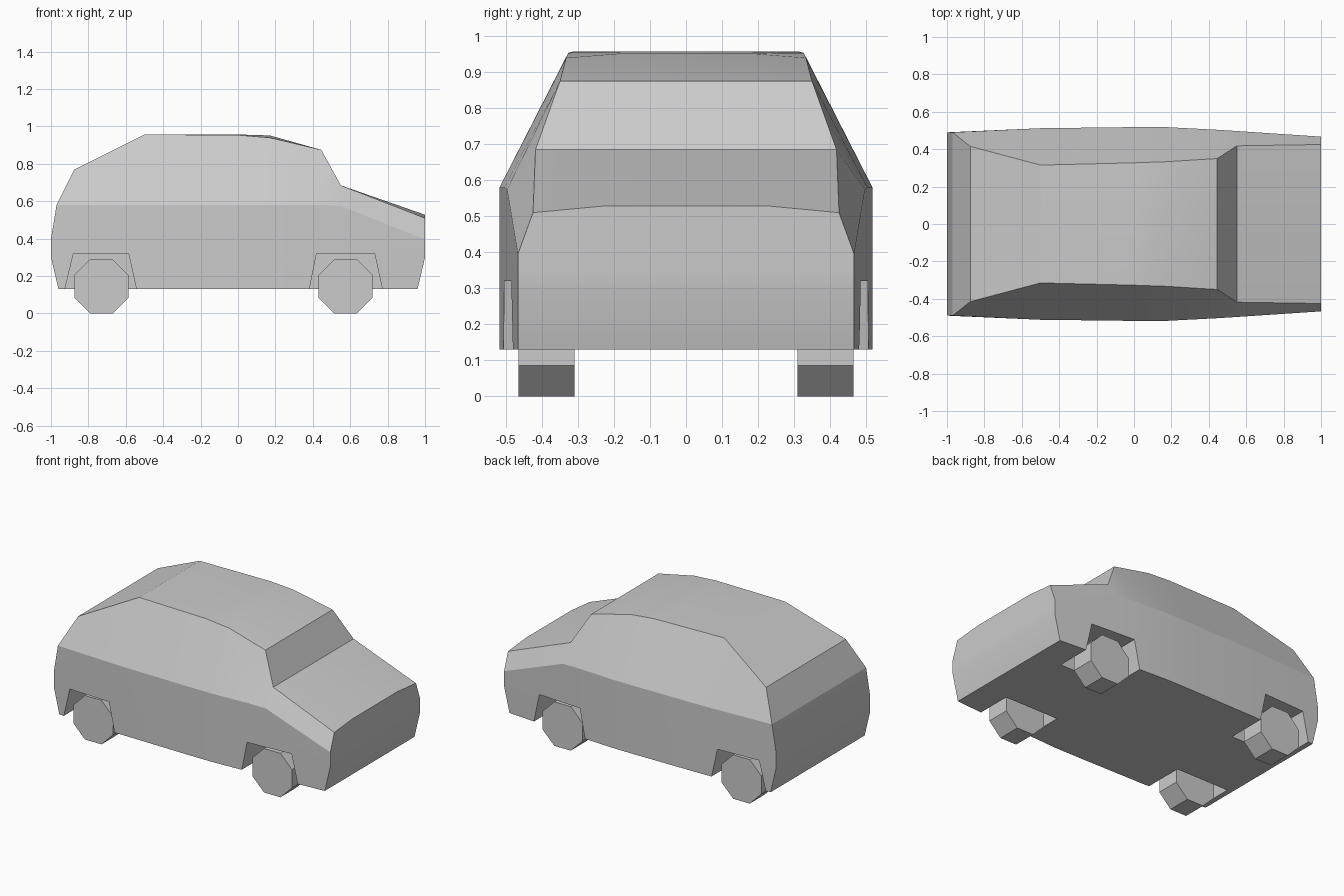
import bpy, bmesh, math
from mathutils import Matrix

if "Cube" in bpy.data.objects:
    bpy.data.objects.remove(bpy.data.objects["Cube"])


def make_object(name, bm):
    bmesh.ops.recalc_face_normals(bm, faces=bm.faces[:])
    mesh = bpy.data.meshes.new(name)
    bm.to_mesh(mesh)
    bm.free()
    obj = bpy.data.objects.new(name, mesh)
    bpy.context.collection.objects.link(obj)
    return obj


# Body stations: x at sill, x at mid side, belt (x, y, z), roof edge (x, y, z), crown rise
STATIONS = [
    (-.96, -1.0, (-.97, .49, .58), (-.875, .415, .77), 0),
    (-.50, -.50, (-.50, .512, .58), (-.50, .315, .957), 0),
    (0.0, 0.0, (0.0, .518, .58), (0.0, .327, .954), .003),
    (.17, .17, (.17, .518, .58), (.17, .333, .940), .012),
    (.44, .44, (.44, .504, .58), (.445, .35, .875), 0),
    (.55, .55, (.55, .497, .575), (.55, .418, .685), 0),
    (.96, 1.0, (1.0, .467, .395), (1.0, .425, .510), .018),
]

# Car body lofted through mirrored cross-sections
bm = bmesh.new()
rings = []
for sill_x, mid_x, belt, edge, rise in STATIONS:
    y = belt[1]
    half = [(sill_x, y, .13), (mid_x, y, .30), (mid_x, y, min(.40, belt[2] - .04)),
            belt, edge, (edge[0], edge[1] * .55, edge[2] + rise)]
    section = half + [(px, -py, pz) for px, py, pz in reversed(half)]
    rings.append([bm.verts.new(p) for p in section])
count = len(rings[0])
for a, b in zip(rings, rings[1:]):
    for i in range(count):
        j = (i + 1) % count
        bm.faces.new((a[i], a[j], b[j], b[i]))
for ring in (rings[0], rings[-1]):
    for i in range(count // 2 - 1):
        bm.faces.new((ring[i], ring[i + 1], ring[count - 2 - i], ring[count - 1 - i]))
body = make_object("car_body", bm)

# Wheel arch cutters: trapezoid prisms on both sides
ARCHES = [[(-.94, .07), (-.88, .32), (-.585, .32), (-.53, .07)],
          [(.37, .07), (.42, .32), (.73, .32), (.785, .07)]]
bm = bmesh.new()
for profile in ARCHES:
    for side in (-1, 1):
        face = bm.faces.new([bm.verts.new((x, side * .25, z)) for x, z in profile])
        new = bmesh.ops.extrude_face_region(bm, geom=[face])["geom"]
        bmesh.ops.translate(bm, vec=(0, side * .4, 0),
                            verts=[v for v in new if isinstance(v, bmesh.types.BMVert)])
cutter = make_object("wheel_arch_cutter", bm)
cutter.hide_render = True
cutter.hide_viewport = False
bpy.context.view_layer.objects.active = body
body.select_set(True)
cut = body.modifiers.new("wheel_arches", 'BOOLEAN')
cut.operation = 'DIFFERENCE'
cut.solver = 'EXACT'
cut.object = cutter
bpy.ops.object.modifier_apply(modifier=cut.name)
bpy.data.objects.remove(cutter)
bpy.ops.object.shade_smooth_by_angle(angle=math.radians(15))

# Octagonal wheels
for x, end in ((-.73, "rear"), (.575, "front")):
    for side, label in ((-1, "right"), (1, "left")):
        bm = bmesh.new()
        place = (Matrix.Translation((x, side * .3875, .145))
                 @ Matrix.Rotation(math.pi / 2, 4, 'X')
                 @ Matrix.Rotation(math.pi / 8, 4, 'Z'))
        radius = .145 / math.cos(math.pi / 8)
        bmesh.ops.create_cone(bm, cap_ends=True, segments=8, radius1=radius,
                              radius2=radius, depth=.155, matrix=place)
        make_object(f"{end}_{label}_wheel", bm)
